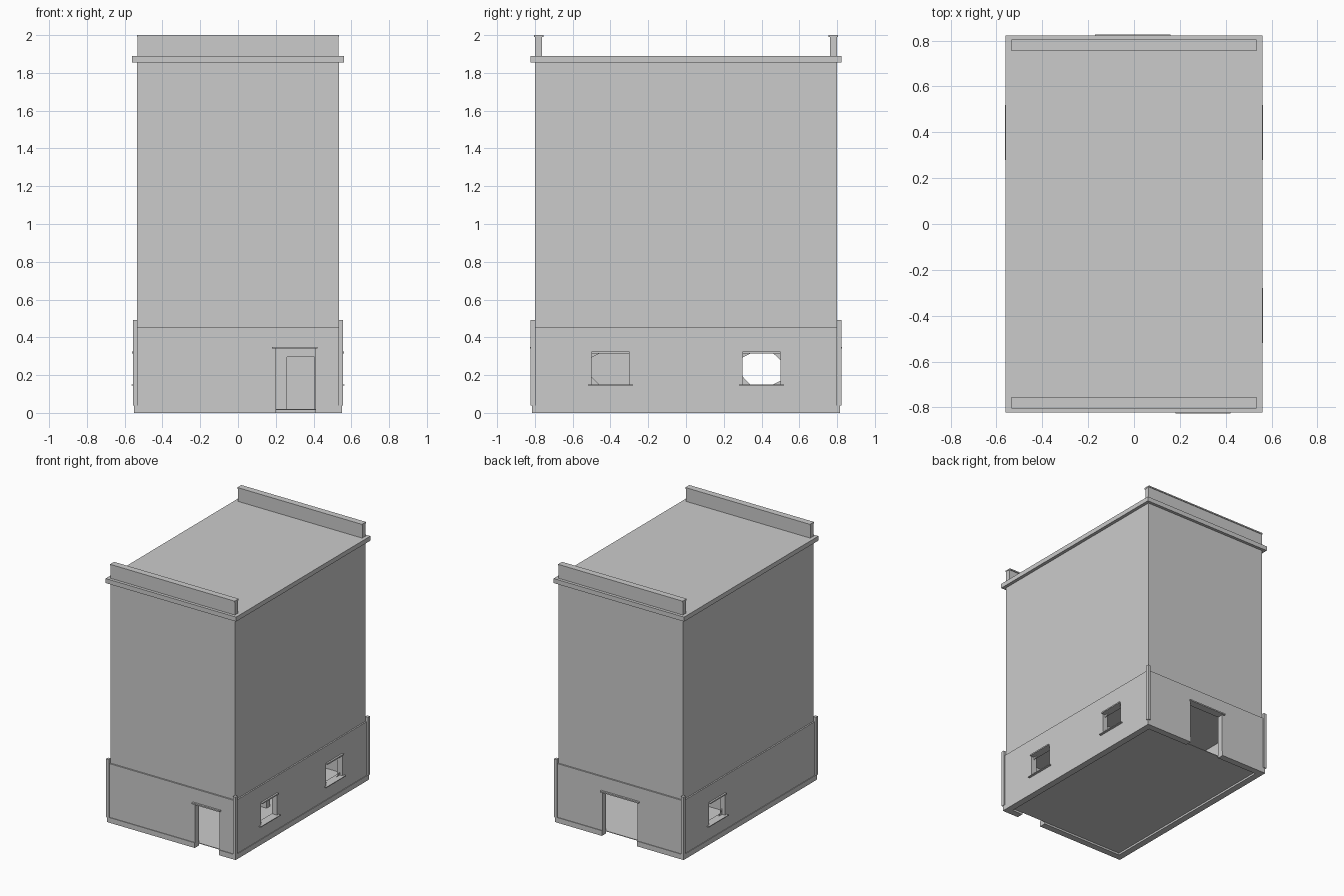
import bpy, bmesh
from mathutils import Vector

if "Cube" in bpy.data.objects:
    bpy.data.objects.remove(bpy.data.objects["Cube"])

grey = bpy.data.materials.new("plain grey")
grey.diffuse_color = (0.6, 0.6, 0.6, 1)
grey.use_nodes = True
grey.node_tree.nodes["Principled BSDF"].inputs["Base Color"].default_value = grey.diffuse_color


def mesh_object(name, bm):
    bmesh.ops.recalc_face_normals(bm, faces=bm.faces)
    me = bpy.data.meshes.new(name)
    bm.to_mesh(me)
    bm.free()
    me.materials.append(grey)
    ob = bpy.data.objects.new(name, me)
    bpy.context.collection.objects.link(ob)
    return ob


def box(name, x0, x1, y0, y1, z0, z1):
    bm = bmesh.new()
    bmesh.ops.create_cube(bm, size=1)
    for v in bm.verts:
        v.co = Vector((x0 if v.co.x < 0 else x1, y0 if v.co.y < 0 else y1,
                       z0 if v.co.z < 0 else z1))
    return mesh_object(name, bm)


def cut(ob, bounds):
    cutter = box("cutter", *bounds)
    cutter.hide_render = True
    mod = ob.modifiers.new("cut", 'BOOLEAN')
    mod.operation, mod.solver, mod.object = 'DIFFERENCE', 'EXACT', cutter
    bpy.context.view_layer.objects.active = ob
    bpy.ops.object.modifier_apply(modifier=mod.name)
    bpy.data.objects.remove(cutter)


# Openings: (side sign, centre) for windows, (y sign, x0, x1) for doors
windows = [(1, -0.4), (1, 0.4), (-1, 0.4)]
doors = [(-1, 0.2, 0.41), (1, -0.15, 0.15)]
WZ0, WZ1, DZ = 0.15, 0.315, 0.34

# Hollow ground floor and its plinth
ground_wall = box("ground_floor_wall", -0.546, 0.546, -0.811, 0.811, 0.04, 0.456)
plinth = box("plinth", -0.551, 0.551, -0.816, 0.816, 0, 0.04)
cut(ground_wall, (-0.5, 0.5, -0.765, 0.765, -0.1, 0.44))
cut(plinth, (-0.5, 0.5, -0.765, 0.765, -0.1, 0.2))
for s, y in windows:
    cut(ground_wall, (*sorted((s * 0.45, s * 0.6)), y - 0.1, y + 0.1, WZ0, WZ1))
for s, x0, x1 in doors:
    for part in (ground_wall, plinth):
        cut(part, (x0, x1, *sorted((s * 0.7, s * 0.9)), -0.1, DZ))

# Floor and inner partition with a doorway
box("floor", -0.5, 0.5, -0.765, 0.765, 0.015, 0.02)
partition = box("partition", -0.5, 0.5, -0.02, 0.02, 0.02, 0.44)
cut(partition, (0.26, 0.405, -0.1, 0.1, 0, 0.295))

# Upper storeys, cornice slab
box("upper_walls", -0.535, 0.535, -0.8, 0.8, 0.45, 1.86)
box("cornice", -0.56, 0.56, -0.823, 0.823, 1.855, 1.89)

# Corner posts and end parapets
for sy in (-1, 1):
    for sx in (-1, 1):
        box("corner_post", *sorted((sx * 0.533, sx * 0.556)),
            *sorted((sy * 0.798, sy * 0.823)), 0.04, 0.492)
    box("parapet", -0.533, 0.533, *sorted((sy * 0.762, sy * 0.8)), 1.885, 1.992)
    box("parapet_cap", -0.535, 0.535, *sorted((sy * 0.755, sy * 0.805)), 1.99, 2.0)

# Window sills, lintels and broken glass corners
shards = [(-1, 1, 0.043, 0.022), (1, 1, 0.038, 0.035),
          (-1, -1, 0.04, 0.042), (1, -1, 0.04, 0.02)]
for i, (s, y) in enumerate(windows):
    box("window_sill", *sorted((s * 0.5, s * 0.563)), y - 0.12, y + 0.12, 0.144, 0.15)
    box("window_lintel", *sorted((s * 0.54, s * 0.56)), y - 0.1, y + 0.1, 0.315, 0.325)
    for j, (cy, cz, w, h) in enumerate(shards):
        if i == 0 and cy > 0:
            continue
        c = Vector((s * 0.52, y + cy * 0.1, WZ1 if cz > 0 else WZ0))
        bm = bmesh.new()
        f = bm.faces.new([bm.verts.new(c + Vector(d)) for d in
                          ((0, 0, 0), (0, -cy * w, 0), (0, 0, -cz * h))])
        ext = bmesh.ops.extrude_face_region(bm, geom=[f])["geom"]
        for v in ext:
            if isinstance(v, bmesh.types.BMVert):
                v.co.x += 0.004
        mesh_object("glass_shard", bm)

# Door lintels
for s, x0, x1 in doors:
    box("door_lintel", x0 - 0.02, x1 + 0.01, *sorted((s * 0.8, s * 0.826)), DZ, DZ + 0.01)
